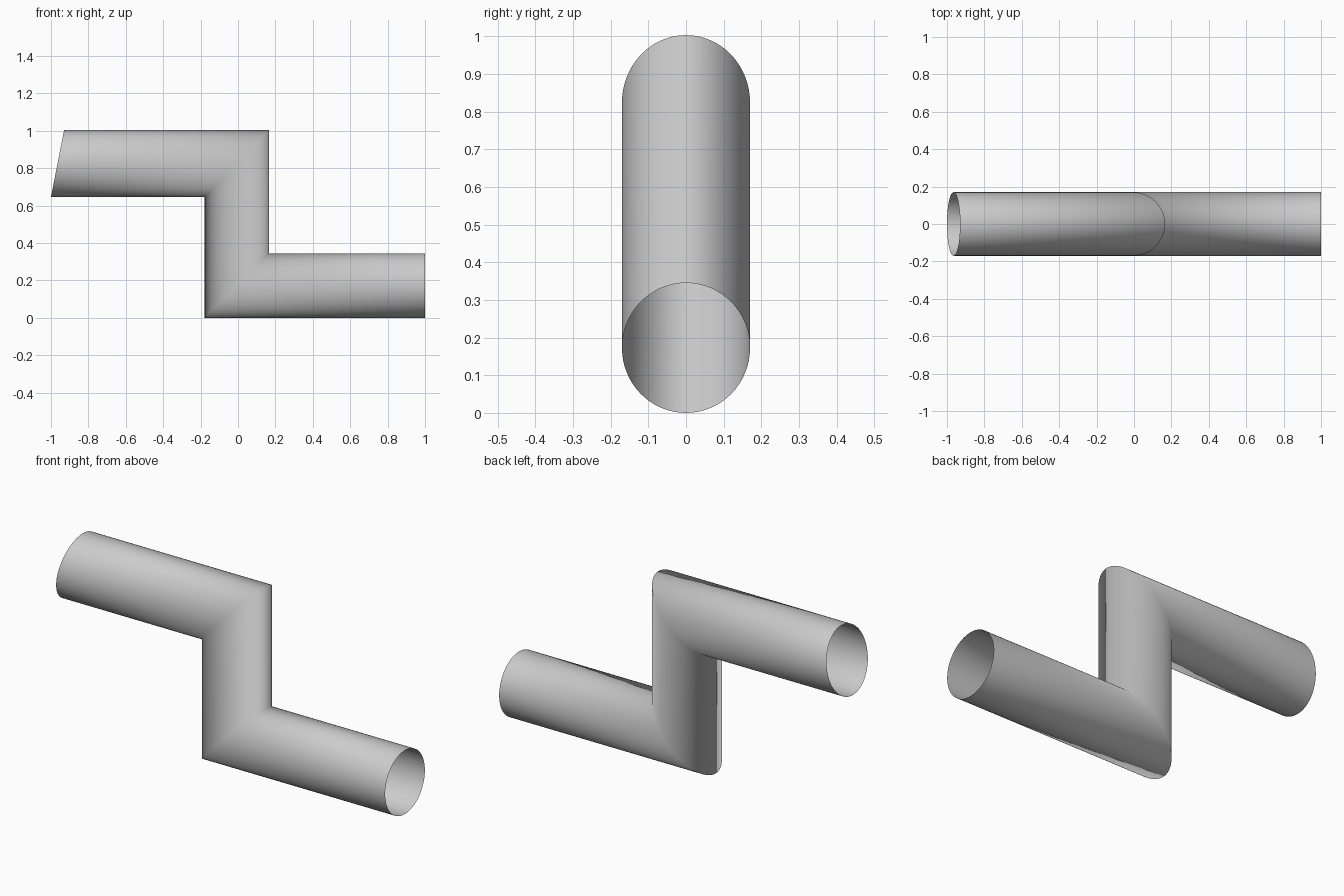
import bpy, bmesh, math
from mathutils import Vector

if "Cube" in bpy.data.objects:
    bpy.data.objects.remove(bpy.data.objects["Cube"])

SIDES = 64
RADIUS = 0.17

# Each station is a mitred cross-section: its two extreme (x, z) points
stations = [
    ((-1.0, 0.645), (-0.93, 1.003)),    # slanted upper end
    ((-0.178, 0.645), (0.166, 1.003)),  # upper elbow
    ((-0.178, 0.0), (0.166, 0.345)),    # lower elbow
    ((1.0, 0.0), (1.0, 0.345)),         # straight lower end
]


def add_ring(bm, a, b):
    a, b = Vector((a[0], 0, a[1])), Vector((b[0], 0, b[1]))
    mid, half = (a + b) / 2, (b - a) / 2
    ring = []
    for i in range(SIDES):
        t = 2 * math.pi * i / SIDES
        ring.append(bm.verts.new(mid + half * math.sin(t)
                                 + Vector((0, RADIUS * math.cos(t), 0))))
    return ring


# Open-ended thin pipe skinned through the stations
bm = bmesh.new()
rings = [add_ring(bm, a, b) for a, b in stations]
for r0, r1 in zip(rings, rings[1:]):
    for i in range(SIDES):
        j = (i + 1) % SIDES
        bm.faces.new((r0[i], r0[j], r1[j], r1[i])).smooth = True
# Face the surface outward (top of the upper run must point up)
bm.normal_update()
top = max(bm.faces, key=lambda f: f.calc_center_median().z)
if top.normal.z < 0:
    bmesh.ops.reverse_faces(bm, faces=bm.faces[:])

mesh = bpy.data.meshes.new("bent_pipe")
bm.to_mesh(mesh)
bm.free()
bpy.context.collection.objects.link(bpy.data.objects.new("bent_pipe", mesh))
